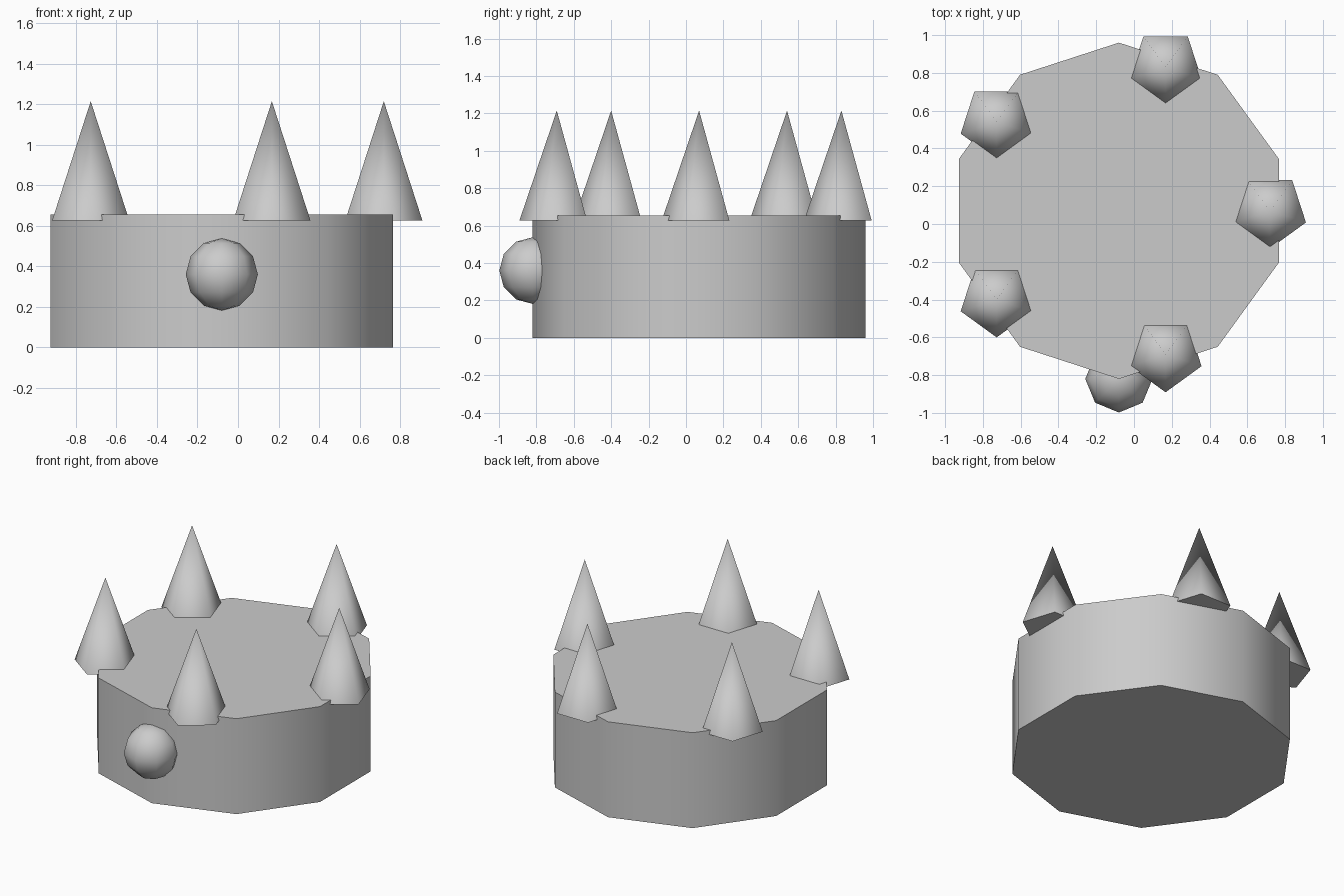
import bpy
from math import radians, cos, sin, pi

cube = bpy.data.objects.get("Cube")
if cube:
    bpy.data.objects.remove(cube, do_unlink=True)

GREY = (0.6, 0.6, 0.6, 1)
grey = bpy.data.materials.new("plain_grey")
grey.use_nodes = True
grey.diffuse_color = GREY
grey.node_tree.nodes["Principled BSDF"].inputs["Base Color"].default_value = GREY

CX, CY = -0.08, 0.07      # centre of the band
BAND_R, BAND_H = 0.89, 0.655


def finish(name):
    """Name, colour and smooth the part just added, keeping rims sharp."""
    part = bpy.context.object
    part.name = name
    part.data.materials.append(grey)
    bpy.ops.object.shade_smooth_by_angle(angle=radians(75))


# Ten-sided solid band
bpy.ops.mesh.primitive_cylinder_add(
    vertices=10, radius=BAND_R, depth=BAND_H, location=(CX, CY, BAND_H / 2))
finish("crown_band")

# Five spikes around the rim, all turned the same way
SPIKE_LOW, SPIKE_TOP, RING_R = 0.627, 1.215, 0.8
for i in range(5):
    a = 2 * pi * i / 5
    bpy.ops.mesh.primitive_cone_add(
        vertices=5, radius1=0.2, radius2=0, depth=SPIKE_TOP - SPIKE_LOW,
        location=(CX + RING_R * cos(a), CY + RING_R * sin(a),
                  (SPIKE_LOW + SPIKE_TOP) / 2),
        rotation=(0, 0, pi))
    finish(f"spike_{i + 1}")

# Round jewel half sunk into the front edge
bpy.ops.mesh.primitive_uv_sphere_add(
    segments=8, ring_count=6, radius=0.178, location=(CX, CY - BAND_R, 0.36))
finish("front_jewel")
